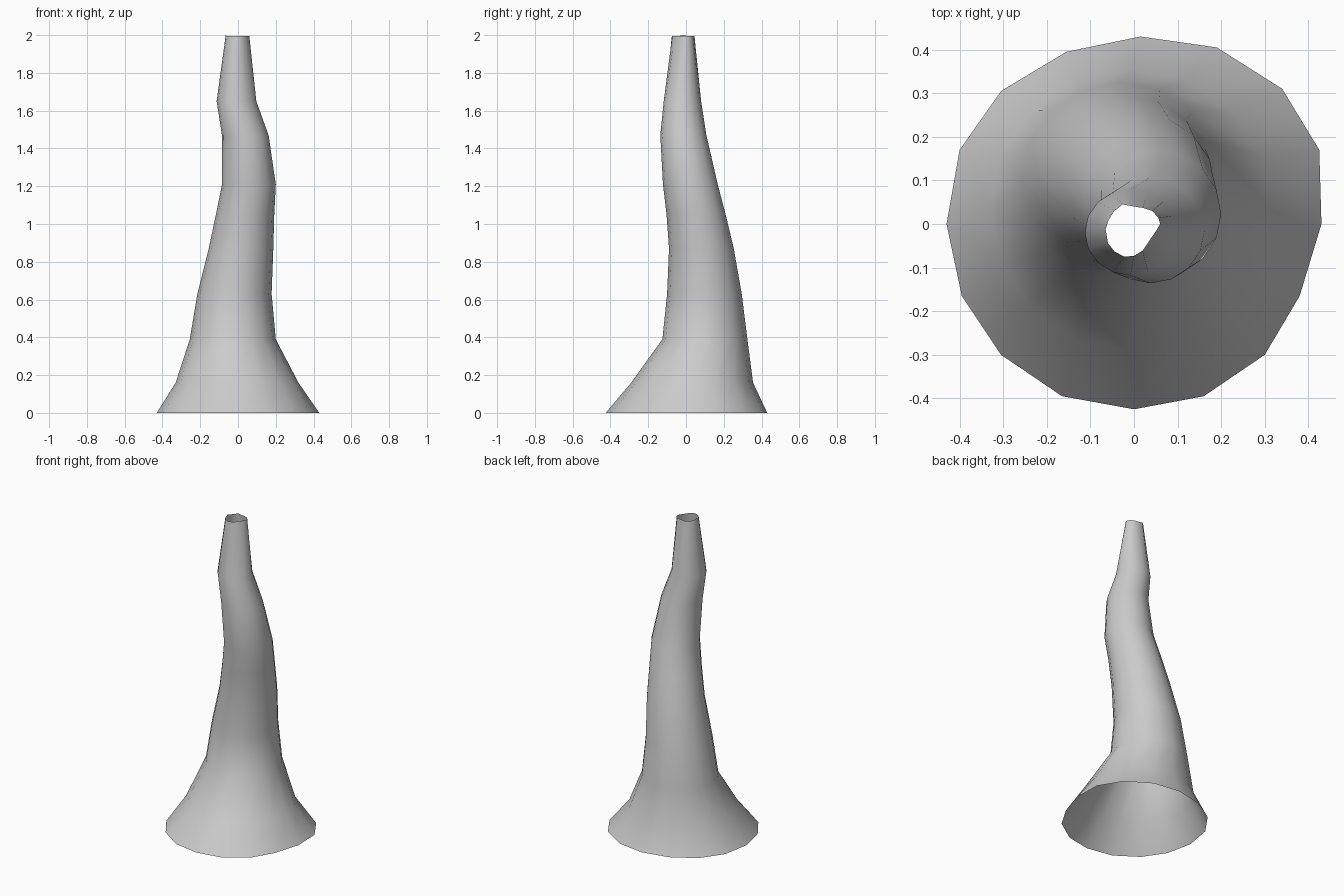
import bpy, bmesh
from math import cos, sin, pi

SIDES = 16

# Cross-sections of the bent trunk: z, x min, x max, y min, y max
SECTIONS = [
    (0.16, -0.33, 0.32, -0.29, 0.355),
    (0.39, -0.255, 0.20, -0.125, 0.325),
    (0.63, -0.215, 0.178, -0.10, 0.295),
    (0.87, -0.155, 0.187, -0.09, 0.253),
    (1.05, -0.117, 0.192, -0.103, 0.21),
    (1.21, -0.085, 0.20, -0.122, 0.168),
    (1.47, -0.085, 0.162, -0.136, 0.108),
    (1.65, -0.113, 0.097, -0.118, 0.08),
]

# Uneven base outline and open tip outline, both anticlockwise from +x
BASE = [(0.43, 0), (0.425, 0.17), (0.34, 0.31), (0.19, 0.405),
        (0.015, 0.43), (-0.155, 0.395), (-0.305, 0.305), (-0.40, 0.17),
        (-0.43, 0), (-0.395, -0.165), (-0.305, -0.30), (-0.165, -0.395),
        (0, -0.425), (0.16, -0.395), (0.30, -0.30), (0.38, -0.165)]
TIP = [(0.06, 0), (0.056, 0.014), (0.042, 0.03), (0.02, 0.037),
       (0, 0.04), (-0.026, 0.045), (-0.045, 0.03), (-0.058, 0.01),
       (-0.065, -0.012), (-0.06, -0.043), (-0.045, -0.063), (-0.022, -0.075),
       (0, -0.073), (0.02, -0.061), (0.036, -0.037), (0.05, -0.017)]


def oval(z, x0, x1, y0, y1):
    cx, cy, rx, ry = (x0 + x1) / 2, (y0 + y1) / 2, (x1 - x0) / 2, (y1 - y0) / 2
    return [(cx + rx * cos(2 * pi * i / SIDES), cy + ry * sin(2 * pi * i / SIDES), z)
            for i in range(SIDES)]


# Loft an open-ended tube through all rings
rings = [[(x, y, 0) for x, y in BASE]]
rings += [oval(*s) for s in SECTIONS]
rings.append([(x, y, 1.995) for x, y in TIP])
rings[-1][8] = (-0.065, -0.012, 2.0)

bm = bmesh.new()
loops = [[bm.verts.new(p) for p in ring] for ring in rings]
for low, high in zip(loops, loops[1:]):
    for i in range(SIDES):
        j = (i + 1) % SIDES
        bm.faces.new((low[i], low[j], high[j], high[i])).smooth = True

mesh = bpy.data.meshes.new("curved_horn")
bm.to_mesh(mesh)
bm.free()
horn = bpy.data.objects.new("curved_horn", mesh)
bpy.context.collection.objects.link(horn)
